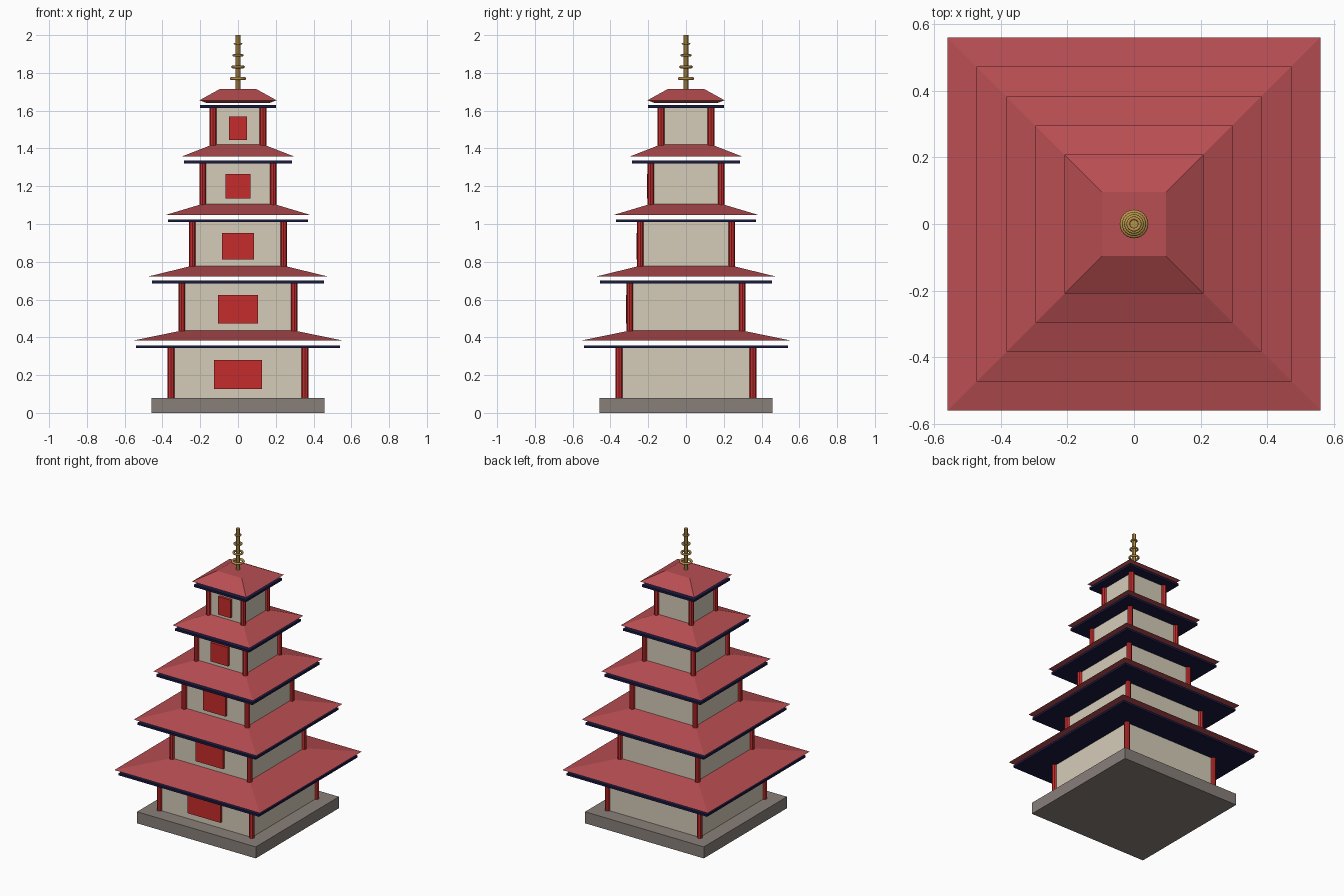
import bpy
import math
from mathutils import Matrix

old = bpy.data.objects.get("Cube")
if old:
    bpy.data.objects.remove(old, do_unlink=True)


def srgb(r, g, b):
    def lin(c):
        c /= 255
        return c / 12.92 if c <= 0.04045 else ((c + 0.055) / 1.055) ** 2.4
    return (lin(r), lin(g), lin(b), 1.0)


def material(name, rgb):
    m = bpy.data.materials.new(name)
    m.use_nodes = True
    m.diffuse_color = srgb(*rgb)
    m.node_tree.nodes["Principled BSDF"].inputs["Base Color"].default_value = srgb(*rgb)
    return m


STONE = material("grey stone", (136, 127, 121))
PLASTER = material("cream plaster", (213, 204, 184))
LACQUER = material("red lacquer", (198, 44, 44))
TILE = material("roof red", (184, 78, 82))
NAVY = material("navy eaves", (26, 25, 64))
GOLD = material("old gold", (184, 146, 74))


def finish(name, mat):
    ob = bpy.context.object
    ob.name = name
    ob.data.materials.append(mat)
    return ob


def box(name, mat, x, y, z):
    """Box from (min, max) ranges on each axis."""
    ranges = (x, y, z)
    bpy.ops.mesh.primitive_cube_add(size=1)
    ob = finish(name, mat)
    size = [hi - lo for lo, hi in ranges]
    mid = [(hi + lo) / 2 for lo, hi in ranges]
    ob.data.transform(Matrix.Translation(mid) @ Matrix.Diagonal((*size, 1)))
    return ob


def slab(name, mat, half, z0, z1):
    return box(name, mat, (-half, half), (-half, half), (z0, z1))


def hip(name, mat, low, high, z0, z1):
    """Four-sided frustum aligned with the axes."""
    bpy.ops.mesh.primitive_cone_add(
        vertices=4, radius1=low * math.sqrt(2), radius2=high * math.sqrt(2),
        depth=z1 - z0)
    ob = finish(name, mat)
    ob.data.transform(Matrix.Translation((0, 0, (z0 + z1) / 2))
                      @ Matrix.Rotation(math.pi / 4, 4, "Z"))
    return ob


def post(name, mat, r, x, y, z0, z1, sides):
    bpy.ops.mesh.primitive_cylinder_add(
        vertices=sides, radius=r, depth=z1 - z0, location=(x, y, (z0 + z1) / 2))
    return finish(name, mat)


# Stone base
slab("stone_base", STONE, 0.457, 0, 0.08)

# Storeys: wall half width, wall bottom, eave bottom, roof bottom,
# eave half width, roof half width, door bottom, door top
STOREYS = [
    (0.355, 0.08, 0.343, 0.382, 0.540, 0.560, 0.127, 0.28),
    (0.298, 0.41, 0.685, 0.723, 0.455, 0.472, 0.473, 0.625),
    (0.242, 0.75, 1.010, 1.048, 0.370, 0.383, 0.812, 0.953),
    (0.187, 1.08, 1.320, 1.358, 0.285, 0.296, 1.135, 1.266),
    (0.132, 1.39, 1.615, 1.653, 0.200, 0.208, 1.445, 1.57),
]
ROOF_HEIGHT = 0.062
for n, (w, z0, ze, zr, eave, roof, d0, d1) in enumerate(STOREYS, 1):
    slab(f"wall_{n}", PLASTER, w, z0, ze + 0.007)
    for side, sx in (("left", 1), ("right", -1)):
        for end, sy in (("front", -1), ("back", 1)):
            post(f"column_{n}_{end}_{side}", LACQUER, 0.018,
                 sx * w, sy * w, z0, ze + 0.007, 8)
    box(f"door_{n}", LACQUER, (-0.355 * w, 0.355 * w),
        (-w - 0.019, -w + 0.002), (d0, d1))
    slab(f"eave_{n}", NAVY, eave, ze, ze + 0.015)
    hip(f"roof_{n}", TILE, roof, roof * 0.46, zr, zr + ROOF_HEIGHT)

# Shallow soffit under the top roof
hip("top_soffit", TILE, 0.165, 0.2, 1.64, 1.6535)

# Finial with rings
post("finial_pole", GOLD, 0.013, 0, 0, 1.70, 2.0, 12)
bpy.ops.object.shade_smooth_by_angle()
for n in range(4):
    bpy.ops.mesh.primitive_torus_add(
        major_segments=24, minor_segments=8,
        major_radius=0.035 - 0.0058 * n, minor_radius=0.008 - 0.001 * n,
        location=(0, 0, 1.77 + 0.0615 * n))
    finish(f"finial_ring_{n + 1}", GOLD)
    bpy.ops.object.shade_smooth()
